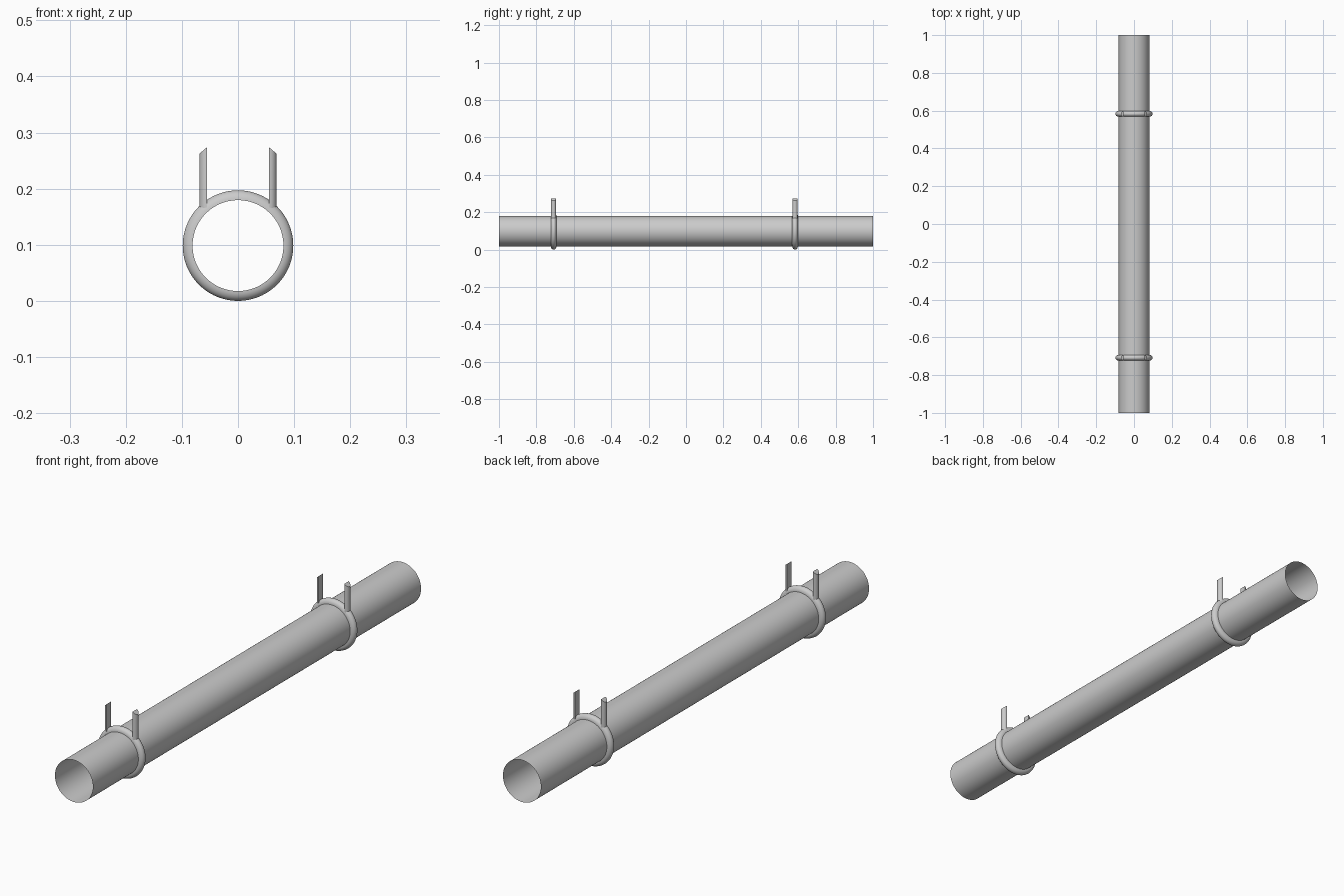
import bpy, bmesh
from math import sin, cos, pi, tau

if "Cube" in bpy.data.objects:
    bpy.data.objects.remove(bpy.data.objects["Cube"])

CZ, R = 0.0985, 0.081        # pipe axis height and radius
RING_H, RING_W = 0.0175, 0.015   # clamp ring height and half width


def add_object(name, bm):
    bmesh.ops.recalc_face_normals(bm, faces=bm.faces[:])
    mesh = bpy.data.meshes.new(name)
    bm.to_mesh(mesh)
    bm.free()
    obj = bpy.data.objects.new(name, mesh)
    bpy.context.collection.objects.link(obj)
    bpy.context.view_layer.objects.active = obj
    bpy.ops.object.select_all(action='DESELECT')
    obj.select_set(True)
    bpy.ops.object.shade_smooth_by_angle(angle=0.7)
    return obj


def bridge(bm, a, b):
    n = len(a)
    for i in range(n):
        bm.faces.new((a[i], a[(i + 1) % n], b[(i + 1) % n], b[i]))


def lathe(name, profile, segs=96):
    """Revolve (radius, y) points around the pipe axis."""
    bm = bmesh.new()
    rings = [[bm.verts.new((r * cos(tau * i / segs), y, CZ + r * sin(tau * i / segs)))
              for i in range(segs)] for r, y in profile]
    for a, b in zip(rings, rings[1:]):
        bridge(bm, a, b)
    return add_object(name, bm)


def prong(name, y, side, segs=12):
    """Half-round bar, flat side inward, with a slanted tip."""
    bm = bmesh.new()
    low, high = [], []
    for i in range(segs + 1):
        t = pi * i / segs
        out = 0.0138 * sin(t)
        x, yy = side * (0.055 + out), y - 0.0138 * cos(t)
        low.append(bm.verts.new((x, yy, 0.158)))
        high.append(bm.verts.new((x, yy, 0.274 - 0.85 * out)))
    bridge(bm, low, high)
    bm.faces.new(low)
    bm.faces.new(high)
    return add_object(name, bm)


# Thin open-ended pipe
lathe("pipe", [(R, -1), (R, 1)])

# Two clamps: half-round ring with a pair of upright prongs
for label, y in (("front", -0.708), ("back", 0.583)):
    arc = [(R + RING_H * sin(pi * i / 14), y - RING_W * cos(pi * i / 14)) for i in range(15)]
    lathe(label + "_clamp_ring", arc)
    for word, side in (("left", -1), ("right", 1)):
        prong(f"{label}_{word}_prong", y, side)
